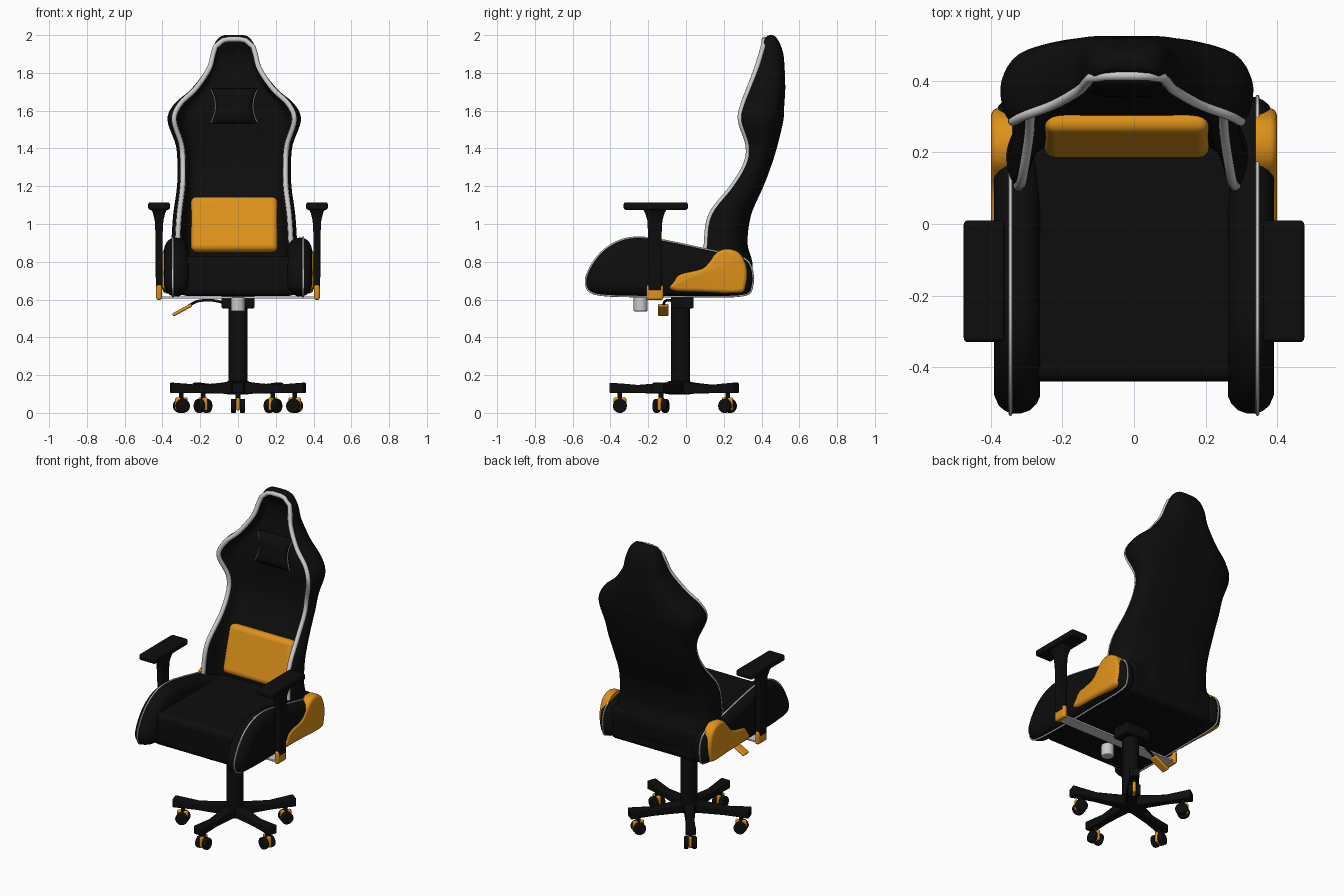
import bpy, bmesh
from math import pi, sin, cos, radians
from mathutils import Vector

if "Cube" in bpy.data.objects:
    bpy.data.objects.remove(bpy.data.objects["Cube"])


def material(name, col):
    m = bpy.data.materials.new(name)
    m.diffuse_color = (*col, 1)
    m.use_nodes = True
    m.node_tree.nodes["Principled BSDF"].inputs["Base Color"].default_value = m.diffuse_color
    return m


BLACK = material("black", (0.004, 0.004, 0.004))
ORANGE = material("orange", (0.74, 0.29, 0.01))


def finish(ob, mat, bevel=0, angle=40):
    if mat:
        ob.data.materials.append(mat)
    if bevel:
        b = ob.modifiers.new("bevel", 'BEVEL')
        b.width, b.segments = bevel, 4
    bpy.ops.object.select_all(action='DESELECT')
    ob.select_set(True)
    bpy.context.view_layer.objects.active = ob
    bpy.ops.object.shade_smooth_by_angle(angle=radians(angle))
    return ob


def spline(pts, n, closed=False):
    """Catmull-Rom interpolation through tuples of any length."""
    pts = [tuple(p) for p in pts]
    k, out = len(pts), []
    get = (lambda i: pts[i % k]) if closed else (lambda i: pts[max(0, min(k - 1, i))])
    for i in range(k if closed else k - 1):
        for j in range(n):
            t = j / n
            out.append(tuple(0.5 * (2 * b + (c - a) * t + (2 * a - 5 * b + 4 * c - d) * t * t
                                    + (3 * b - a - 3 * c + d) * t ** 3)
                             for a, b, c, d in zip(get(i - 1), get(i), get(i + 1), get(i + 2))))
    return out if closed else out + [pts[-1]]


def loft(name, rings, mat, bevel=0, angle=40):
    bm = bmesh.new()
    vs = [[bm.verts.new(p) for p in r] for r in rings]
    n = len(rings[0])
    for a, b in zip(vs, vs[1:]):
        for i in range(n):
            bm.faces.new((a[i], a[(i + 1) % n], b[(i + 1) % n], b[i]))
    bm.faces.new(vs[0])
    bm.faces.new(vs[-1])
    bmesh.ops.recalc_face_normals(bm, faces=bm.faces)
    me = bpy.data.meshes.new(name)
    bm.to_mesh(me)
    bm.free()
    ob = bpy.data.objects.new(name, me)
    bpy.context.collection.objects.link(ob)
    return finish(ob, mat, bevel, angle)


def box(name, loc, size, mat, bevel=0.01, rot=(0, 0, 0)):
    bpy.ops.mesh.primitive_cube_add(size=1, location=loc, rotation=rot)
    ob = bpy.context.object
    ob.name = name
    ob.scale = size
    bpy.ops.object.transform_apply(location=False, rotation=False, scale=True)
    return finish(ob, mat, bevel)


def cyl(name, loc, r, h, mat, rot=(0, 0, 0), bevel=0.006):
    bpy.ops.mesh.primitive_cylinder_add(vertices=32, radius=r, depth=h, location=loc, rotation=rot)
    bpy.context.object.name = name
    return finish(bpy.context.object, mat, bevel)


def tube(name, pts, r, mat=None, closed=False):
    cu = bpy.data.curves.new(name, 'CURVE')
    cu.dimensions, cu.bevel_depth, cu.bevel_resolution = '3D', r, 3
    cu.use_fill_caps = True
    sp = cu.splines.new('POLY')
    sp.points.add(len(pts) - 1)
    for p, q in zip(sp.points, pts):
        p.co = (*q, 1)
    sp.use_cyclic_u = closed
    if mat:
        cu.materials.append(mat)
    ob = bpy.data.objects.new(name, cu)
    bpy.context.collection.objects.link(ob)


# Backrest: levels of height, half width, front y, back y, recess depth
CX = -0.02
levels = spline([(0.63, .30, .15, .32, .05), (0.70, .32, .13, .345, .08), (0.80, .335, .11, .35, .11),
                 (0.90, .33, .105, .325, .12), (1.05, .32, .13, .345, .13), (1.20, .30, .245, .41, .09),
                 (1.32, .298, .315, .455, .07), (1.42, .307, .325, .485, .07), (1.55, .35, .285, .515, .11),
                 (1.635, .315, .30, .52, .11), (1.715, .225, .33, .525, .10), (1.82, .147, .37, .522, .08),
                 (1.90, .122, .395, .515, .05), (1.96, .10, .412, .495, .005), (1.99, .075, .425, .475, 0),
                 (2.0, .05, .44, .46, 0)], 5)


def back_ring(z, hw, yf, yb, rec):
    d = yb - yf
    half = [(.3, rec), (.6, rec), (.76, rec * .8), (.85, rec * .2), (.92, 0), (.99, .17 * d),
            (1, .5 * d), (.86, .82 * d), (.5, .98 * d), (.2, d)]
    pts = half + [(-a, b) for a, b in reversed(half)]
    return [(CX + a * hw, yf + b, z) for a, b in spline(pts, 4, True)]


loft("backrest", [back_ring(*l) for l in levels], BLACK, angle=70)

# Pale trim around the front rim of the backrest
side = [(.91 * hw, yf + .003, z) for z, hw, yf, yb, rec in levels if .84 < z < 1.95]
side = side + [(.06, .414, 1.972), (.03, .415, 1.978)]
tube("backrest_trim", [(CX - x, y, z) for x, y, z in side] + [(CX + x, y, z) for x, y, z in reversed(side)], .014)

# Lumbar cushion
box("lumbar_cushion", (CX, .26, .995), (.46, .085, .30), ORANGE, .03, (-.28, 0, 0))

# Head cushion, pinched in the middle, with piping on its sides
rings = []
for i in range(13):
    t = i / 6 - 1
    w, d = .098 + .025 * t * t, .01 + .03 * (1 - t ** 4)
    rings.append([(CX + w * (abs(cos(a)) ** .4) * (1 if cos(a) > 0 else -1),
                   .40 + .015 * t + d * sin(a), 1.625 + .093 * t) for a in [2 * pi * k / 32 for k in range(32)]])
loft("head_cushion", rings, BLACK, angle=60)
for s in (-1, 1):
    tube("head_cushion_piping", [(CX + s * (.1 + .025 * t * t), .392 + .015 * t, 1.625 + .09 * t)
                                 for t in [k / 6 - 1 for k in range(13)]], .003)

# Seat
box("seat_cushion", (0, -.05, .725), (.62, .78, .21), BLACK, .035)
bolster = spline([(-.53, .69), (-.50, .78), (-.43, .865), (-.33, .918), (-.22, .927), (-.08, .905), (.12, .862),
                  (.29, .825), (.345, .77), (.35, .67), (.30, .622), (.05, .617), (-.25, .617), (-.48, .63)], 5, True)
panel = spline([(-.08, .65), (.1, .64), (.28, .635), (.315, .67), (.322, .76), (.29, .84), (.23, .868), (.17, .855),
                (.12, .80), (.08, .765), (-.03, .737), (-.065, .70)], 4, True)


def inset_ring(prof, x, m):
    """Profile at x, pulled in by m metres towards its own middle."""
    n, out = len(prof), []
    for i, p in enumerate(prof):
        a, b = Vector(prof[i - 1]), Vector(prof[(i + 1) % n])
        t = (b - a).normalized()
        out.append((x, p[0] + t.y * m, p[1] - t.x * m))
    return out


def ring_in(prof, x, m, way):
    return inset_ring(prof, x, m * way)


for s, tag in ((-1, "left"), (1, "right")):
    # side bolster (profile runs clockwise, panel anticlockwise)
    loft("seat_bolster_" + tag, [ring_in(bolster, s * x, m, 1) for x, m in
                                 ((.262, .05), (.272, .028), (.29, .01), (.315, .001), (.34, 0), (.36, .008),
                                  (.377, .022), (.388, .045), (.391, .06))], BLACK, angle=60)
    tube("seat_piping_" + tag, inset_ring(bolster, s * .345, -.001), .005, None, True)
    loft("side_panel_" + tag, [ring_in(panel, s * x, m, -1) for x, m in
                               ((.34, 0), (.38, 0), (.391, .004), (.397, .012), (.399, .02))], ORANGE)
    # armrest
    ax, ay = s * .418, -.165
    box("armrest_pad_" + tag, (ax, -.16, 1.095), (.115, .34, .04), BLACK, .012)
    loft("armrest_post_" + tag, [[(ax + a * hx, ay + b * hy, z) for a, b in ((-1, -1), (1, -1), (1, 1), (-1, 1))]
                                 for z, hx, hy in ((.65, .017, .034), (.95, .019, .036), (1.02, .023, .040),
                                                   (1.06, .033, .052), (1.08, .045, .065))], BLACK, .005)
    box("armrest_foot_" + tag, (ax, ay, .638), (.03, .09, .08), ORANGE, .012)
box("armrest_bracket", (0, -.165, .611), (.83, .075, .012), None, .003)

# Tilt mechanism, tension knob and lever
box("mechanism", (0, -.02, .588), (.175, .12, .07), BLACK, .008)
cyl("tension_knob", (0, -.24, .575), .037, .075, None)
tube("lever_rod", spline([(-.05, -.04, .575), (-.13, -.08, .595), (-.21, -.11, .592), (-.26, -.12, .568)], 5), .007, BLACK)
box("lever_handle", (-.295, -.12, .545), (.115, .055, .018), ORANGE, .008, (0, -.5, 0))

# Column and five-armed base with twin-wheel casters
BY = -.035
cyl("column", (0, BY + .005, .34), .05, .46, BLACK)
cyl("base_hub", (0, BY, .133), .06, .07, BLACK)
for k in range(5):
    a = radians(-90 + 72 * k)
    u, v = Vector((cos(a), sin(a), 0)), Vector((-sin(a), cos(a), 0))
    c = Vector((0, BY, 0))
    loft("base_arm", [[c + u * r + v * (w * i) + Vector((0, 0, z)) for i, z in
                       ((-1, z0), (1, z0), (1, z1), (-1, z1))]
                      for r, w, z0, z1 in ((.02, .035, .10, .168), (.10, .030, .102, .158), (.22, .025, .105, .148),
                                           (.30, .027, .105, .155), (.37, .031, .105, .16))], BLACK, .006)
    p = c + u * .315
    cyl("caster_stem", p + Vector((0, 0, .09)), .012, .05, BLACK, bevel=.002)
    box("caster_fork", p + Vector((0, 0, .047)), (.068, .02, .068), ORANGE, .008, (0, 0, a))
    for s in (-1, 1):
        cyl("caster_wheel", p + v * (.024 * s) + Vector((0, 0, .037)), .037, .027, BLACK, (pi / 2, 0, a))
